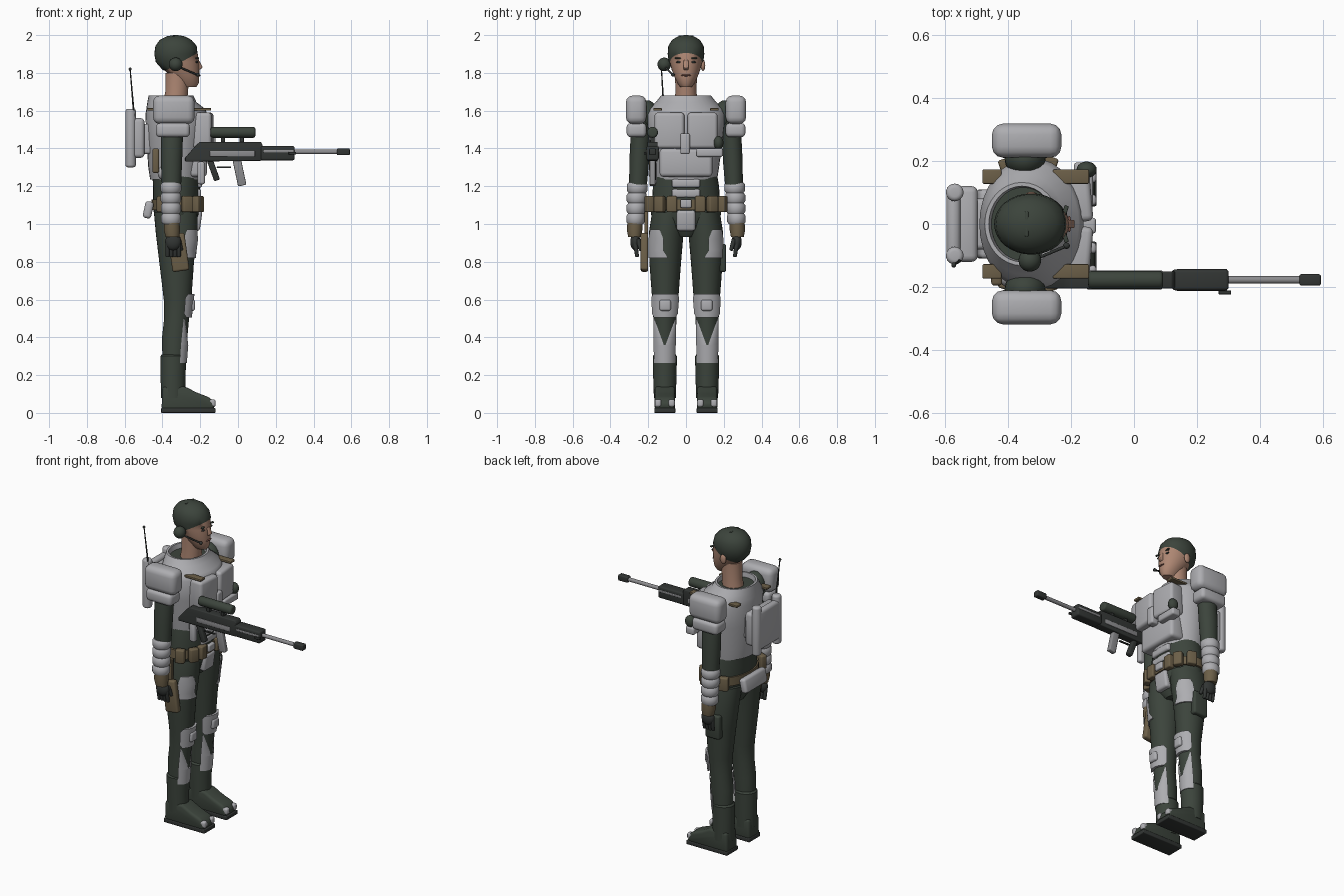
import bpy, bmesh, math
from mathutils import Matrix, Vector

default_cube = bpy.data.objects.get("Cube")
if default_cube:
    bpy.data.objects.remove(default_cube, do_unlink=True)


def material(name, red, green, blue):
    mat = bpy.data.materials.new(name)
    mat.use_nodes = True
    colour = (red, green, blue, 1)
    mat.diffuse_color = colour
    for node in mat.node_tree.nodes:
        if node.type == "BSDF_PRINCIPLED":
            node.inputs["Base Color"].default_value = colour
    return mat


armour = material("armour grey", .42, .42, .44)
suit = material("suit dark green", .045, .058, .045)
brown = material("webbing brown", .15, .115, .065)
skin = material("skin", .42, .24, .17)
black = material("weapon black", .032, .036, .034)
steel = material("steel grey", .26, .26, .27)
lip = material("lip", .2, .09, .07)


def finish(bm, name, *mats):
    """Turn a bmesh into a smooth object that keeps its sharp edges."""
    bmesh.ops.recalc_face_normals(bm, faces=bm.faces[:])
    mesh = bpy.data.meshes.new(name)
    bm.to_mesh(mesh)
    bm.free()
    for mat in mats:
        mesh.materials.append(mat)
    for polygon in mesh.polygons:
        polygon.use_smooth = True
    mesh.set_sharp_from_angle(angle=math.radians(38))
    obj = bpy.data.objects.new(name, mesh)
    bpy.context.scene.collection.objects.link(obj)
    return obj


def round_edges(bm, width):
    if width:
        bmesh.ops.bevel(bm, geom=bm.edges[:], offset=width, segments=3,
                        profile=.5, affect="EDGES", clamp_overlap=True)


def box(name, mat, centre, size, bevel=.01, tilt=0, axis="Y"):
    bm = bmesh.new()
    bmesh.ops.create_cube(bm, size=1, matrix=Matrix.Diagonal((*size, 1)))
    round_edges(bm, bevel)
    bm.transform(Matrix.Translation(centre) @ Matrix.Rotation(math.radians(tilt), 4, axis))
    return finish(bm, name, mat)


def ball(name, mat, centre, radii):
    bm = bmesh.new()
    bmesh.ops.create_uvsphere(bm, u_segments=20, v_segments=12, radius=1,
                              matrix=Matrix.Translation(centre) @ Matrix.Diagonal((*radii, 1)))
    return finish(bm, name, mat)


def tube(name, mat, start, end, radius, tip=None, bevel=0):
    start, end = Vector(start), Vector(end)
    turn = (end - start).to_track_quat("Z", "Y").to_matrix().to_4x4()
    bm = bmesh.new()
    bmesh.ops.create_cone(bm, cap_ends=True, segments=18, radius1=radius,
                          radius2=radius if tip is None else tip, depth=(end - start).length)
    if bevel:
        rims = [e for e in bm.edges if any(len(f.verts) > 4 for f in e.link_faces)]
        bmesh.ops.bevel(bm, geom=rims, offset=bevel, segments=4, profile=.5, affect="EDGES")
    bm.transform(Matrix.Translation((start + end) / 2) @ turn)
    return finish(bm, name, mat)


def prism(name, mat, profile, low, high, bevel=0):
    """Extrude a side profile (x, z) across y."""
    bm = bmesh.new()
    face = bm.faces.new([bm.verts.new((x, low, z)) for x, z in profile])
    extruded = bmesh.ops.extrude_face_region(bm, geom=[face])["geom"]
    verts = [v for v in extruded if isinstance(v, bmesh.types.BMVert)]
    bmesh.ops.translate(bm, vec=(0, high - low, 0), verts=verts)
    bmesh.ops.recalc_face_normals(bm, faces=bm.faces[:])
    round_edges(bm, bevel)
    return finish(bm, name, mat)


def skin_rings(name, mat, rings):
    bm = bmesh.new()
    rows = [[bm.verts.new(p) for p in ring] for ring in rings]
    count = len(rows[0])
    for a, b in zip(rows, rows[1:]):
        for i in range(count):
            j = (i + 1) % count
            bm.faces.new((a[i], a[j], b[j], b[i]))
    bm.faces.new(rows[0])
    bm.faces.new(rows[-1])
    return finish(bm, name, mat)


def loft(name, mat, sections, side=1, count=32):
    """Stack ellipses given as (z, x, y, x radius, y radius)."""
    angles = [math.tau * i / count for i in range(count)]
    return skin_rings(name, mat, [[(x + rx * math.cos(a), side * (y + ry * math.sin(a)), z)
                                   for a in angles] for z, x, y, rx, ry in sections])


def section_at(sections, z):
    for a, b in zip(sections, sections[1:]):
        if b[0] <= z <= a[0]:
            t = (a[0] - z) / (a[0] - b[0])
            return [p + t * (q - p) for p, q in zip(a, b)]


def shell(name, mat, sections, rows, side, lift=.008, count=12):
    """Curved plate hugging a loft; rows are (z, first angle, last angle)."""
    rings = []
    for height, first, last in rows:
        z, x, y, rx, ry = section_at(sections, height)
        angles = [math.radians(first + (last - first) * i / count) for i in range(count + 1)]
        rings.append([(x + (rx + lift) * math.cos(a), side * (y + (ry + lift) * math.sin(a)), z)
                      for a in angles])
    return skin_rings(name, mat, rings)


# Torso, collar and neck
loft("torso_armour", armour, [
    (1.235, -.33, 0, .135, .165), (1.3, -.33, 0, .145, .175), (1.45, -.325, 0, .16, .195),
    (1.58, -.325, 0, .165, .21), (1.61, -.33, 0, .155, .195), (1.645, -.35, 0, .13, .16),
    (1.68, -.355, 0, .118, .132), (1.68, -.355, 0, .105, .12), (1.64, -.35, 0, .1, .115)])
loft("neck_seal", suit, [(1.6, -.35, 0, .104, .12), (1.65, -.35, 0, .102, .117)])
loft("undersuit_waist", suit, [
    (1.26, -.325, 0, .128, .165), (1.2, -.325, 0, .125, .175), (1.12, -.325, 0, .125, .18),
    (1.05, -.325, 0, .12, .185), (.98, -.325, 0, .1, .14), (.93, -.325, 0, .07, .05)])
loft("neck", skin, [(1.62, -.335, 0, .065, .062), (1.7, -.325, 0, .06, .056),
                    (1.8, -.32, 0, .065, .058)])
box("lower_chest_plate", armour, (-.215, 0, 1.325), (.1, .28, .15), .02)
box("chest_clasp", armour, (-.145, -.005, 1.425), (.05, .05, .11))
for height, width, front in ((1.285, .19, -.18), (1.215, .15, -.195), (1.162, .15, -.2)):
    box("abdomen_plate", armour, (front - .025, 0, height), (.06, width, .045), .012)
box("groin_plate", armour, (-.225, 0, 1.02), (.06, .1, .11), .015, tilt=8)

# Head, cap and face
head = loft("head_and_cap", skin, [
    (1.725, -.265, 0, .045, .03), (1.745, -.268, 0, .06, .045), (1.78, -.28, 0, .075, .062),
    (1.82, -.3, 0, .095, .077), (1.86, -.318, 0, .112, .086), (1.9, -.325, 0, .112, .091),
    (1.94, -.328, 0, .104, .088), (1.97, -.33, 0, .08, .07), (1.988, -.33, 0, .045, .04),
    (1.994, -.33, 0, .01, .01)])
head.data.materials.append(suit)
bm = bmesh.new()
bm.from_mesh(head.data)
brim, up = Vector((-.36, 0, 1.825)), Vector((-.55, 0, 1)).normalized()
bmesh.ops.bisect_plane(bm, geom=bm.verts[:] + bm.edges[:] + bm.faces[:], plane_co=brim, plane_no=up)
bm.normal_update()
for face in bm.faces:
    face.material_index = int((face.calc_center_median() - brim).dot(up) > 0)
for vert in bm.verts:
    if (vert.co - brim).dot(up) > .001:
        vert.co += vert.normal * .006
bm.to_mesh(head.data)
bm.free()
box("cap_ridge", suit, (-.34, 0, 1.993), (.012, .08, .012), .004)
prism("nose", skin, [(-.225, 1.88), (-.205, 1.865), (-.187, 1.828), (-.205, 1.815), (-.23, 1.82)],
      -.013, .013, .005)
ball("mouth", lip, (-.205, 0, 1.787), (.006, .026, .005))
for side in (-1, 1):
    ball("eye", black, (-.219, side * .037, 1.857), (.007, .015, .006))
    box("eyebrow", suit, (-.219, side * .039, 1.877), (.014, .04, .007), .002, side * -18, "Z")
ball("ear", skin, (-.325, .09, 1.84), (.02, .012, .03))

# Headset
ball("headset_earpiece", suit, (-.33, -.115, 1.845), (.036, .036, .036))
tube("headset_boom", black, (-.31, -.11, 1.83), (-.215, -.07, 1.79), .005)
ball("headset_microphone", black, (-.214, -.069, 1.79), (.011, .01, .01))

# Backpack and aerial
box("backpack", armour, (-.53, 0, 1.455), (.07, .24, .21), .02)
box("backpack_frame", armour, (-.572, 0, 1.455), (.045, .25, .25), .02)
box("backpack_mount", armour, (-.48, 0, 1.45), (.06, .16, .16), .015)
for side in (-1, 1):
    tube("backpack_canister", armour, (-.568, side * .1, 1.3), (-.568, side * .1, 1.61), .028, bevel=.014)
tube("aerial", black, (-.55, -.115, 1.57), (-.571, -.13, 1.82), .005, .003)
ball("aerial_tip", black, (-.571, -.13, 1.82), (.008, .008, .008))

# Belt and its kit
loft("belt", brown, [(1.075, -.325, 0, .132, .195), (1.13, -.325, 0, .132, .193)])
box("belt_buckle", armour, (-.195, 0, 1.108), (.03, .06, .045), .008)
box("rear_pouch", armour, (-.475, 0, 1.075), (.045, .22, .09), .016, tilt=12)
for side in (-1, 1):
    for x, y, angle in ((-.2, .075, 0), (-.215, .14, 30), (-.27, .195, 70), (-.4, .19, 110)):
        box("belt_pouch", brown, (x, side * y, 1.105), (.04, .055, .085), .008, side * angle, "Z")
box("holster", brown, (-.315, -.22, .85), (.09, .04, .2), .012, tilt=-8)
box("holster_strap", brown, (-.33, -.21, 1), (.035, .02, .16), .004)
box("thigh_pouch", suit, (-.33, .19, .82), (.1, .045, .15), .012)
box("side_pouch", brown, (-.435, -.165, 1.335), (.035, .06, .13), .01)
ball("side_canister", armour, (-.4, -.17, 1.27), (.025, .03, .035))
box("front_pouch", armour, (-.195, -.172, 1.27), (.04, .035, .12), .012)
ball("grenade", suit, (-.15, .172, 1.43), (.032, .026, .036))
box("chest_pocket", armour, (-.16, .125, 1.378), (.06, .14, .045), .01)

LEG = [(1.06, -.33, .09, .115, .09), (.95, -.325, .105, .11, .092), (.8, -.325, .11, .092, .084),
       (.6, -.32, .11, .073, .069), (.5, -.325, .112, .066, .061), (.4, -.335, .113, .067, .06),
       (.25, -.34, .113, .06, .055)]

for label, side in (("right", -1), ("left", 1)):
    # Chest plates and shoulder gear
    box(label + "_chest_plate", armour, (-.185, side * .085, 1.495), (.1, .158, .19), .018, side * 5, "Z")
    box(label + "_front_strap", brown, (-.2, side * .15, 1.607), (.115, .045, .014), .004)
    box(label + "_back_strap", brown, (-.45, side * .15, 1.607), (.06, .045, .014), .004)
    ball(label + "_shoulder", suit, (-.345, side * .205, 1.58), (.065, .055, .075))
    box(label + "_shoulder_pad", armour, (-.34, side * .264, 1.605), (.22, .108, .15), .035)
    box(label + "_shoulder_pad_rim", armour, (-.345, side * .262, 1.497), (.18, .105, .075), .022)

    # Arm, bracer and hand
    loft(label + "_arm", suit, [
        (1.58, -.345, .23, .058, .05), (1.45, -.35, .242, .058, .052),
        (1.33, -.352, .248, .056, .052), (1.18, -.352, .255, .05, .046)], side)
    bracer = []
    for band in range(4):
        top = 1.22 - band * .055
        for drop, radius in ((0, .046), (.012, .055), (.043, .055), (.055, .047)):
            bracer.append((top - drop, -.355, .258 + band * .003, radius - band * .001, radius - band * .002))
    loft(label + "_bracer", armour, [s for i, s in enumerate(bracer) if i % 4 or not i], side)
    loft(label + "_cuff", brown, [(1.01, -.35, .27, .04, .04), (.97, -.35, .272, .043, .041),
                                  (.93, -.347, .272, .036, .034)], side)
    ball(label + "_palm", black, (-.343, side * .268, .905), (.043, .027, .045))
    for x in (-.373, -.353, -.333, -.313):
        tube(label + "_finger", black, (x, side * .27, .9), (x, side * .258, .825), .012, .01, .005)
    tube(label + "_thumb", black, (-.315, side * .255, .92), (-.3, side * .238, .86), .013, .01, .005)

    # Leg and armour
    loft(label + "_leg", suit, LEG, side)
    shell(label + "_thigh_plate", armour, LEG, [(.82, -8, 72), (.86, 8, 74), (.92, 8, 70), (.97, 22, 62)], side)
    shell(label + "_knee_pad", armour, LEG, [(.505, -50, 50), (.525, -62, 62), (.61, -62, 62), (.63, -50, 50)],
          side, .014)
    box(label + "_knee_cap", armour, (-.255, side * .11, .57), (.055, .06, .06), .012)
    shell(label + "_shin_plate", armour, LEG, [(.265, -62, 62), (.36, -62, 62)], side)
    for flip in (-1, 1):
        shell(label + "_shin_prong", armour, LEG, [(.36, flip * 4, flip * 62), (.5, flip * 54, flip * 60)], side)

    # Boot
    loft(label + "_boot_shaft", suit, [
        (.31, -.342, .112, .06, .056), (.3, -.342, .112, .069, .064), (.2, -.344, .112, .066, .062),
        (.08, -.343, .112, .064, .058)], side)
    prism(label + "_boot_foot", suit, [
        (-.405, .015), (-.13, .015), (-.121, .05), (-.15, .082), (-.22, .108), (-.28, .14), (-.4, .14)],
        side * .112 - .054, side * .112 + .054, .016)
    box(label + "_sole", black, (-.263, side * .112, .013), (.288, .112, .026), .005)
    for offset in (-.036, .036):
        box(label + "_toe_cap", armour, (-.14, side * .112 + offset, .052), (.042, .034, .04), .011)

# Rifle
aim = -.177
prism("rifle_receiver", black, [
    (-.28, 1.33), (-.28, 1.35), (-.22, 1.42), (-.2, 1.435), (.12, 1.435), (.13, 1.42), (.13, 1.335)],
    aim - .027, aim + .027, .005)
box("rifle_side_panel", steel, (-.03, aim, 1.372), (.24, .06, .03), .004)
box("rifle_handguard", black, (.21, aim, 1.375), (.18, .066, .075), .01)
box("rifle_handguard_strip", steel, (.215, aim, 1.385), (.16, .07, .014), .003)
tube("rifle_barrel", steel, (.29, aim, 1.382), (.54, aim, 1.382), .012)
box("rifle_muzzle", black, (.558, aim, 1.382), (.068, .036, .036), .006)
tube("rifle_scope", suit, (-.145, aim, 1.485), (.092, aim, 1.485), .029, bevel=.012)
for x in (-.08, .02):
    box("scope_mount", black, (x, aim, 1.445), (.022, .022, .045), .003)
box("rifle_magazine", steel, (.008, aim, 1.272), (.045, .03, .14), .005, tilt=-12)
box("rifle_grip", black, (-.13, aim, 1.285), (.032, .034, .115), .007, tilt=-20)
box("trigger_guard", black, (-.075, aim, 1.3), (.075, .012, .008), .002)
box("bipod_catch", black, (.288, aim - .04, 1.375), (.04, .012, .014), .003)
